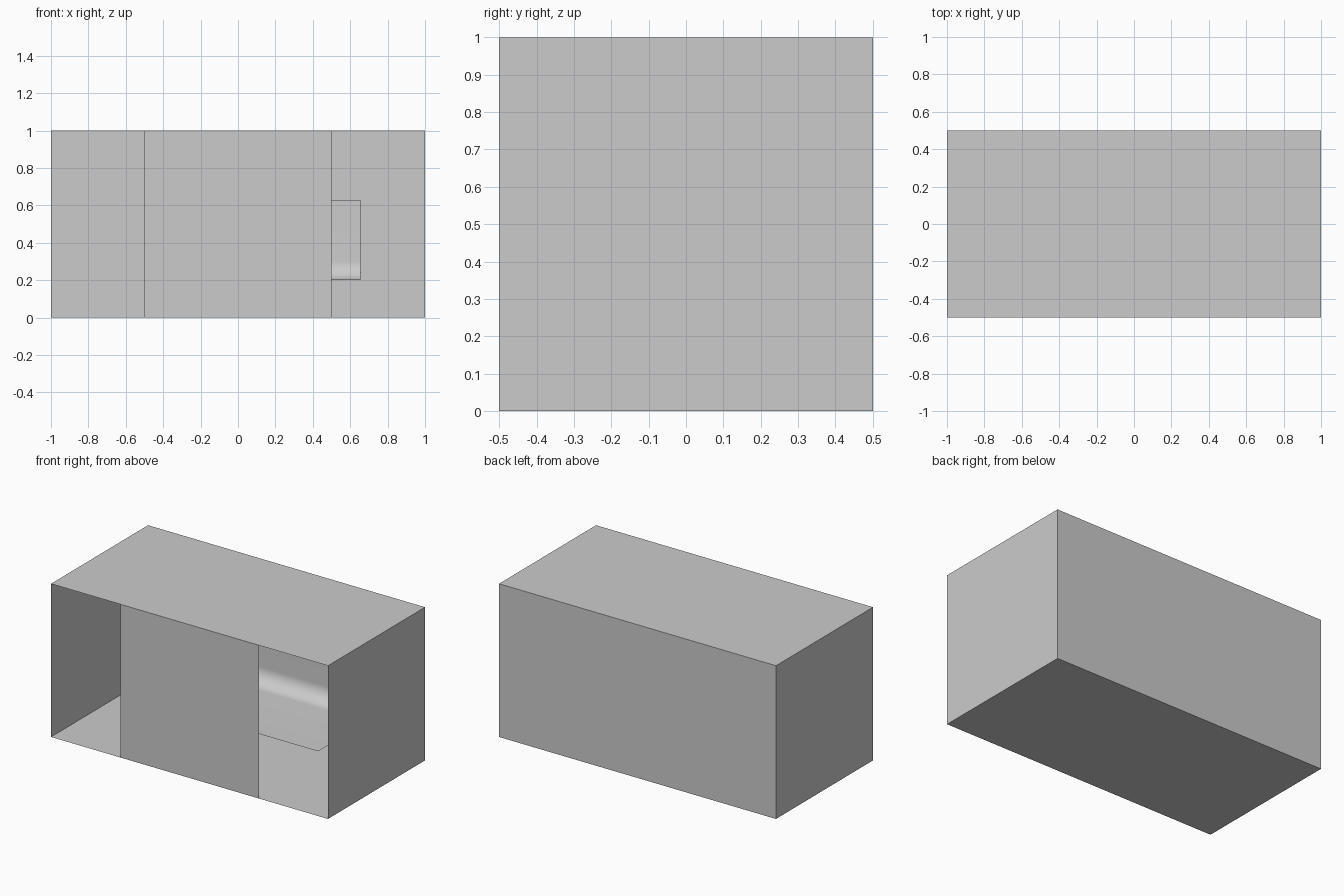
import bpy, bmesh, math

if "Cube" in bpy.data.objects:
    bpy.data.objects.remove(bpy.data.objects["Cube"])


def sheet(name, profile, direction, smooth=False):
    """Sweep an open or closed line of points along a direction into a thin sheet."""
    bm = bmesh.new()
    a = [bm.verts.new(p) for p in profile]
    b = [bm.verts.new([p[i] + direction[i] for i in range(3)]) for p in profile]
    for i in range(len(profile) - 1):
        bm.faces.new((a[i], a[i + 1], b[i + 1], b[i]))
    for f in bm.faces:
        f.smooth = smooth
    mesh = bpy.data.meshes.new(name)
    bm.to_mesh(mesh)
    bm.free()
    obj = bpy.data.objects.new(name, mesh)
    bpy.context.collection.objects.link(obj)
    return obj


# Booth shell: box with its front removed
bm = bmesh.new()
bmesh.ops.create_cube(bm, size=1)
bmesh.ops.scale(bm, vec=(2, 1, 1), verts=bm.verts)
bmesh.ops.translate(bm, vec=(0, 0, 0.5), verts=bm.verts)
front = [f for f in bm.faces if f.normal.y < -0.9]
bmesh.ops.delete(bm, geom=front, context='FACES_ONLY')
mesh = bpy.data.meshes.new("booth_shell")
bm.to_mesh(mesh)
bm.free()
bpy.context.collection.objects.link(bpy.data.objects.new("booth_shell", mesh))

# Centre front panel, leaving a doorway on each side
sheet("front_panel", [(-0.5, -0.5, 0), (0.5, -0.5, 0)], (0, 0, 1))

# Seat inside: flat base curving up into an upright back
left, right, y_front, y_back, z_seat, z_top, r = -0.345, 0.655, -0.11, 0.49, 0.2, 0.63, 0.1
steps = 12
profile = [(left, y_front, z_seat)]
for i in range(steps + 1):
    t = math.pi / 2 * i / steps
    profile.append((left, y_back - r + r * math.sin(t), z_seat + r - r * math.cos(t)))
profile.append((left, y_back, z_top))
sheet("bench_seat", profile, (right - left, 0, 0), smooth=True)
